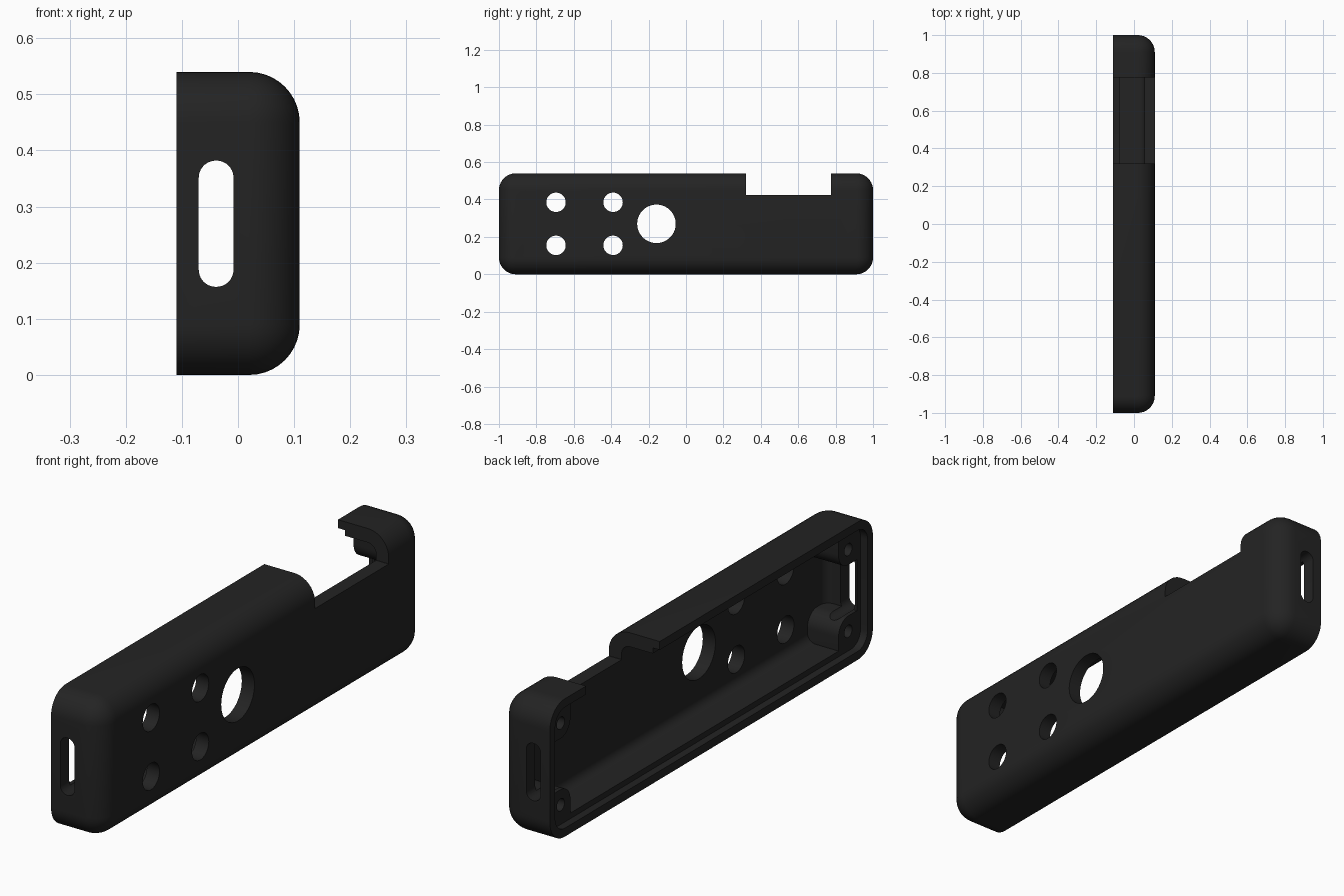
import bpy, bmesh, math
from mathutils import Matrix, Vector

if "Cube" in bpy.data.objects:
    bpy.data.objects.remove(bpy.data.objects["Cube"])


def finish(bm, name):
    bmesh.ops.recalc_face_normals(bm, faces=bm.faces)
    mesh = bpy.data.meshes.new(name)
    bm.to_mesh(mesh)
    bm.free()
    ob = bpy.data.objects.new(name, mesh)
    bpy.context.collection.objects.link(ob)
    return ob


def rounded_box(name, lo, hi, radius, axis=None, segments=10):
    """Box with edges along one axis rounded, or all edges except the open -x rim."""
    bm = bmesh.new()
    bmesh.ops.create_cube(bm, size=1)
    for v in bm.verts:
        v.co = Vector([lo[i] if v.co[i] < 0 else hi[i] for i in range(3)])

    def chosen(e):
        a, b = (v.co for v in e.verts)
        if axis is None:
            return max(a.x, b.x) > lo[0] + 1e-5
        return abs((a - b).normalized()[axis]) > 0.9

    bmesh.ops.bevel(bm, geom=[e for e in bm.edges if chosen(e)], offset=radius,
                    segments=segments, profile=0.5, affect='EDGES', clamp_overlap=True)
    bmesh.ops.remove_doubles(bm, verts=bm.verts, dist=1e-5)
    return finish(bm, name)


def x_cylinder(name, x0, x1, y, z, radius, segments=40):
    bm = bmesh.new()
    m = Matrix.Translation(((x0 + x1) / 2, y, z)) @ Matrix.Rotation(math.pi / 2, 4, 'Y')
    bmesh.ops.create_cone(bm, cap_ends=True, segments=segments, radius1=radius,
                          radius2=radius, depth=x1 - x0, matrix=m)
    return finish(bm, name)


def cut(target, cutter):
    mod = target.modifiers.new("cut", 'BOOLEAN')
    mod.operation = 'DIFFERENCE'
    mod.solver = 'EXACT'
    mod.object = cutter
    bpy.context.view_layer.objects.active = target
    bpy.ops.object.modifier_apply(modifier=mod.name)
    bpy.data.objects.remove(cutter)


H = 0.54        # case height
WALL = 0.055    # wall and floor thickness
LEDGE = -0.08   # depth of the lid seat
FLOOR = 0.055   # inner face of the floor
corners = [(sy, top) for sy in (-1, 1) for top in (False, True)]

# Outer shell, open on the -x side
case = rounded_box("case_shell", (-0.11, -1, 0), (0.11, 1, H), 0.09)

# Hollow interior, keeping four corner screw posts
cavity = rounded_box("cavity", (-0.15, -1 + WALL, WALL), (FLOOR, 1 - WALL, H - WALL), 0.036)
for sy, top in corners:
    ya, yb = sorted((sy * 1.0, sy * 0.83))
    za, zb = (H - 0.17, H) if top else (0, 0.17)
    cut(cavity, rounded_box("post", (LEDGE, ya, za), (0.09, yb, zb), 0.06, axis=0))
cut(case, cavity)

# Stepped seat for a lid around the rim
cut(case, rounded_box("lid_seat", (-0.15, -0.967, 0.033), (LEDGE, 0.967, H - 0.033),
                      0.06, axis=0))

# Screw holes in the posts
for sy, top in corners:
    cut(case, x_cylinder("screw_hole", LEDGE - 0.05, 0.03, sy * 0.89,
                         H - 0.11 if top else 0.11, 0.024, 24))

# Large round opening and four small ones in the face
cut(case, x_cylinder("large_opening", 0, 0.2, -0.158, 0.27, 0.103, 56))
for y in (-0.695, -0.39):
    for z in (0.155, 0.385):
        cut(case, x_cylinder("small_opening", 0, 0.2, y, z, 0.052))

# Long slots in both ends
cut(case, rounded_box("end_slots", (-0.07, -1.2, 0.157), (-0.008, 1.2, 0.382), 0.0305, axis=1))

# Notch in the top edge
cut(case, rounded_box("top_notch", (-0.3, 0.32, 0.425), (0.3, 0.776, 0.8), 0.0005,
                      axis=0, segments=1))

# Colour and shading
mat = bpy.data.materials.new("black plastic")
mat.diffuse_color = (0.017, 0.017, 0.017, 1)
mat.use_nodes = True
mat.node_tree.nodes["Principled BSDF"].inputs["Base Color"].default_value = mat.diffuse_color
case.data.materials.clear()
case.data.materials.append(mat)
bpy.ops.object.select_all(action='DESELECT')
case.select_set(True)
bpy.context.view_layer.objects.active = case
bpy.ops.object.shade_smooth_by_angle(angle=math.radians(30))
